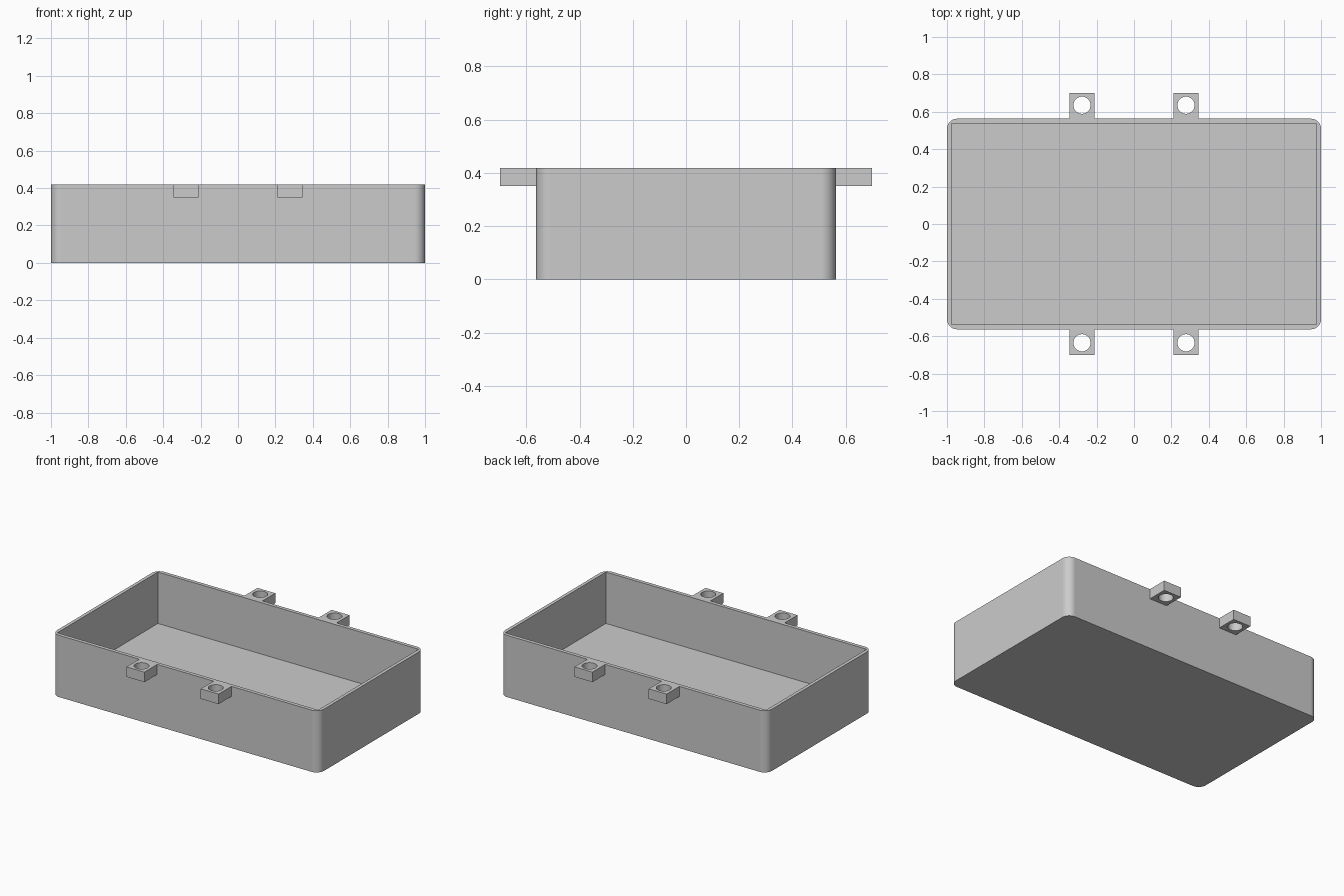
import bpy
import bmesh
from mathutils import Matrix, Vector

cube = bpy.data.objects.get("Cube")
if cube:
    bpy.data.objects.remove(cube, do_unlink=True)

# Overall sizes
HALF_X, HALF_Y, HEIGHT = 1.0, 0.563, 0.418
CAVITY_X, CAVITY_Y, FLOOR = 0.977, 0.538, 0.07
CORNER = 0.055
TAB_X, TAB_W, TAB_END, TAB_Z = 0.278, 0.134, 0.70, 0.35
HOLE_R = 0.046

grey = bpy.data.materials.new("plain grey")
grey.use_nodes = True
colour = (0.6, 0.6, 0.6, 1.0)
grey.diffuse_color = colour
grey.node_tree.nodes["Principled BSDF"].inputs["Base Color"].default_value = colour


def make_object(name, bm):
    mesh = bpy.data.meshes.new(name)
    bm.to_mesh(mesh)
    bm.free()
    mesh.materials.append(grey)
    obj = bpy.data.objects.new(name, mesh)
    bpy.context.collection.objects.link(obj)
    return obj


def box(name, low, high, corner=0.0):
    """Box between two points, with optional rounded upright edges."""
    low, high = Vector(low), Vector(high)
    bm = bmesh.new()
    matrix = Matrix.Translation((low + high) / 2) @ Matrix.Diagonal((*(high - low), 1))
    bmesh.ops.create_cube(bm, size=1, matrix=matrix)
    if corner:
        upright = [e for e in bm.edges
                   if abs(e.verts[0].co.z - e.verts[1].co.z) > 0.01]
        bmesh.ops.bevel(bm, geom=upright, offset=corner, segments=10,
                        profile=0.5, affect='EDGES')
    return make_object(name, bm)


def cylinder(name, x, y, z, radius, depth):
    bm = bmesh.new()
    bmesh.ops.create_cone(bm, cap_ends=True, segments=40, radius1=radius,
                          radius2=radius, depth=depth,
                          matrix=Matrix.Translation((x, y, z)))
    return make_object(name, bm)


def select(obj):
    bpy.ops.object.select_all(action='DESELECT')
    obj.select_set(True)
    bpy.context.view_layer.objects.active = obj


def cut(obj, cutter):
    """Subtract the cutter, then discard it."""
    cutter.hide_render = True
    select(obj)
    mod = obj.modifiers.new("cut", 'BOOLEAN')
    mod.operation = 'DIFFERENCE'
    mod.solver = 'EXACT'
    mod.object = cutter
    bpy.ops.object.modifier_apply(modifier=mod.name)
    bpy.data.objects.remove(cutter, do_unlink=True)


def smooth(obj):
    select(obj)
    bpy.ops.object.shade_smooth_by_angle()
    mod = obj.modifiers.new("flat walls", 'WEIGHTED_NORMAL')
    mod.keep_sharp = True


# Open tray: rounded outside, square cavity
tray = box("tray", (-HALF_X, -HALF_Y, 0), (HALF_X, HALF_Y, HEIGHT), CORNER)
cut(tray, box("cavity", (-CAVITY_X, -CAVITY_Y, FLOOR),
              (CAVITY_X, CAVITY_Y, HEIGHT + 0.2)))
smooth(tray)

# Four drilled mounting tabs, flush with the rim
for side_y, y_name in ((-1, "front"), (1, "back")):
    for side_x, x_name in ((-1, "right"), (1, "left")):
        x = side_x * TAB_X
        ys = sorted((side_y * HALF_Y, side_y * TAB_END))
        tab = box(f"{y_name}_{x_name}_tab", (x - TAB_W / 2, ys[0], TAB_Z),
                  (x + TAB_W / 2, ys[1], HEIGHT))
        cut(tab, cylinder("hole", x, side_y * 0.635, HEIGHT, HOLE_R, 0.4))
        smooth(tab)
